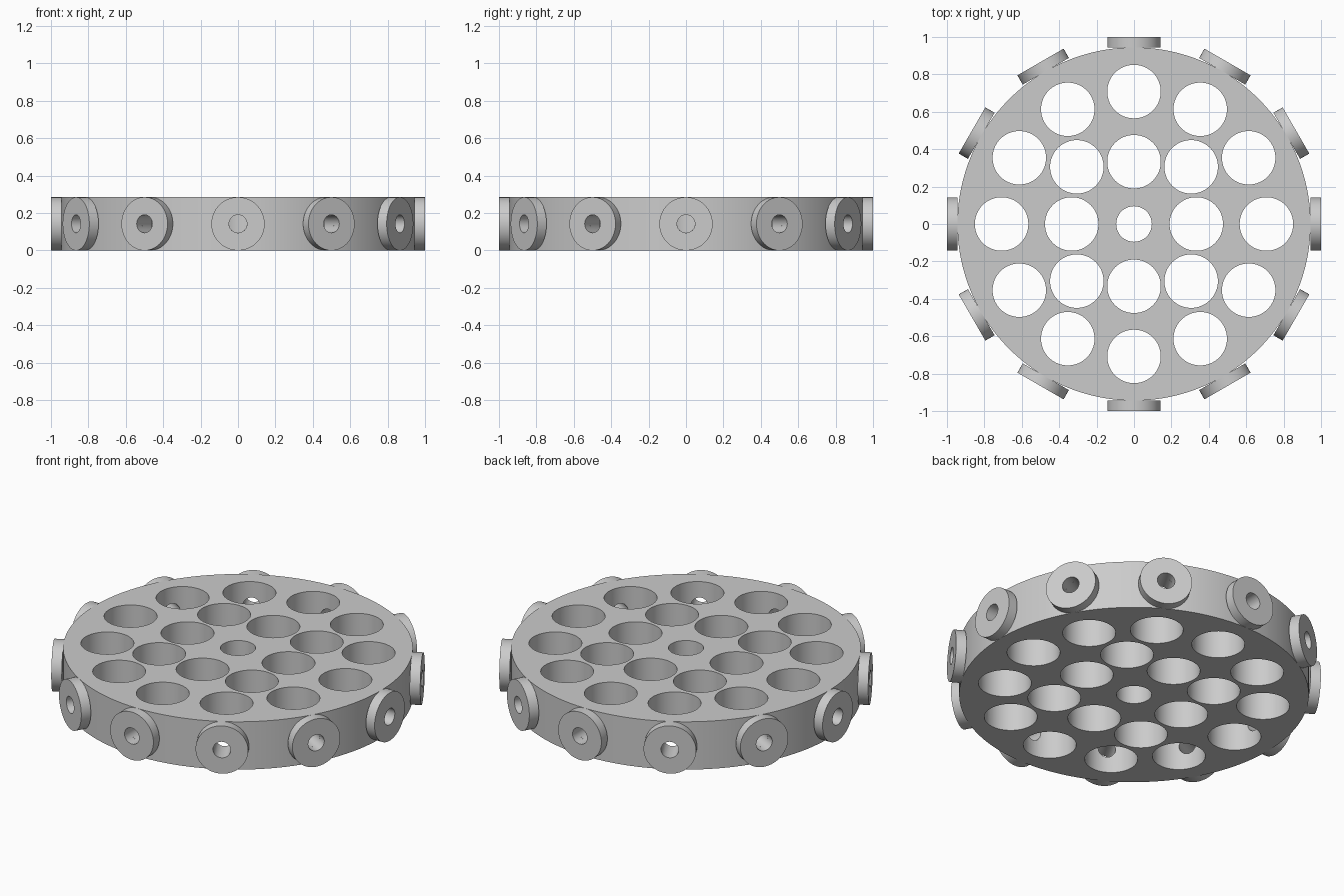
import bpy, bmesh, math
from mathutils import Matrix, Vector

HEIGHT = 0.285
MID = HEIGHT / 2
DISC_R = 0.944
HOLE_R = 0.143
BORE_R = 0.048

cube = bpy.data.objects.get("Cube")
if cube:
    bpy.data.objects.remove(cube, do_unlink=True)

grey = bpy.data.materials.new("plain grey")
grey.use_nodes = True
grey.diffuse_color = (0.6, 0.6, 0.6, 1)
grey.node_tree.nodes["Principled BSDF"].inputs["Base Color"].default_value = (0.6, 0.6, 0.6, 1)


def make_object(name, bm):
    bmesh.ops.recalc_face_normals(bm, faces=bm.faces)
    mesh = bpy.data.meshes.new(name)
    bm.to_mesh(mesh)
    bm.free()
    mesh.materials.append(grey)
    obj = bpy.data.objects.new(name, mesh)
    bpy.context.collection.objects.link(obj)
    return obj


def add_cylinder(bm, radius, depth, matrix, segments=64):
    bmesh.ops.create_cone(bm, cap_ends=True, segments=segments, radius1=radius,
                          radius2=radius, depth=depth, matrix=matrix)


def radial(angle, distance):
    """Place a z-axis shape so it points outwards at mid height."""
    return (Matrix.Translation((0, 0, MID)) @ Matrix.Rotation(angle, 4, "Z")
            @ Matrix.Translation((distance, 0, 0)) @ Matrix.Rotation(math.pi / 2, 4, "Y"))


def select_only(obj):
    bpy.ops.object.select_all(action="DESELECT")
    obj.select_set(True)
    bpy.context.view_layer.objects.active = obj


def cut(obj, cutter):
    cutter.hide_render = True
    mod = obj.modifiers.new("cut", "BOOLEAN")
    mod.operation = "DIFFERENCE"
    mod.solver = "EXACT"
    mod.object = cutter
    select_only(obj)
    bpy.ops.object.modifier_apply(modifier=mod.name)
    bpy.data.objects.remove(cutter, do_unlink=True)


def smooth(obj):
    select_only(obj)
    bpy.ops.object.shade_smooth_by_angle(angle=math.radians(30))


twelve = [math.tau * i / 12 for i in range(12)]

# Main disc
bm = bmesh.new()
add_cylinder(bm, DISC_R, HEIGHT, Matrix.Translation((0, 0, MID)), 192)
disc = make_object("disc", bm)

# Upright holes: centre, inner ring of eight, outer ring of twelve
bm = bmesh.new()
centres = [(0, 0, 0.095)]
for i in range(8):
    ring = 0.333 if i % 2 == 0 else 0.432
    a = math.tau * i / 8
    centres.append((ring * math.cos(a), ring * math.sin(a), HOLE_R))
for a in twelve:
    centres.append((0.708 * math.cos(a), 0.708 * math.sin(a), HOLE_R))
for x, y, r in centres:
    add_cylinder(bm, r, 1, Matrix.Translation((x, y, MID)))
cut(disc, make_object("upright_hole_cutter", bm))

# Sideways bores from the rim into the outer holes
bm = bmesh.new()
for a in twelve:
    add_cylinder(bm, BORE_R, 0.4, radial(a, 0.91), 32)
cut(disc, make_object("bore_cutter", bm))
smooth(disc)

# Washer-shaped bosses around the rim, spun from a square section
inner, outer = 0.943, 1.0
for n, a in enumerate(twelve):
    bm = bmesh.new()
    half = (outer - inner) / 2
    section = [(BORE_R, -half), (HEIGHT / 2, -half), (HEIGHT / 2, half), (BORE_R, half)]
    verts = [bm.verts.new((r, 0, z)) for r, z in section]
    edges = [bm.edges.new((verts[i], verts[(i + 1) % 4])) for i in range(4)]
    bmesh.ops.spin(bm, geom=verts + edges, cent=(0, 0, 0), axis=(0, 0, 1),
                   angle=math.tau, steps=64)
    bmesh.ops.remove_doubles(bm, verts=bm.verts, dist=0.0001)
    bm.transform(radial(a, (inner + outer) / 2))
    smooth(make_object(f"rim_boss_{n + 1}", bm))
